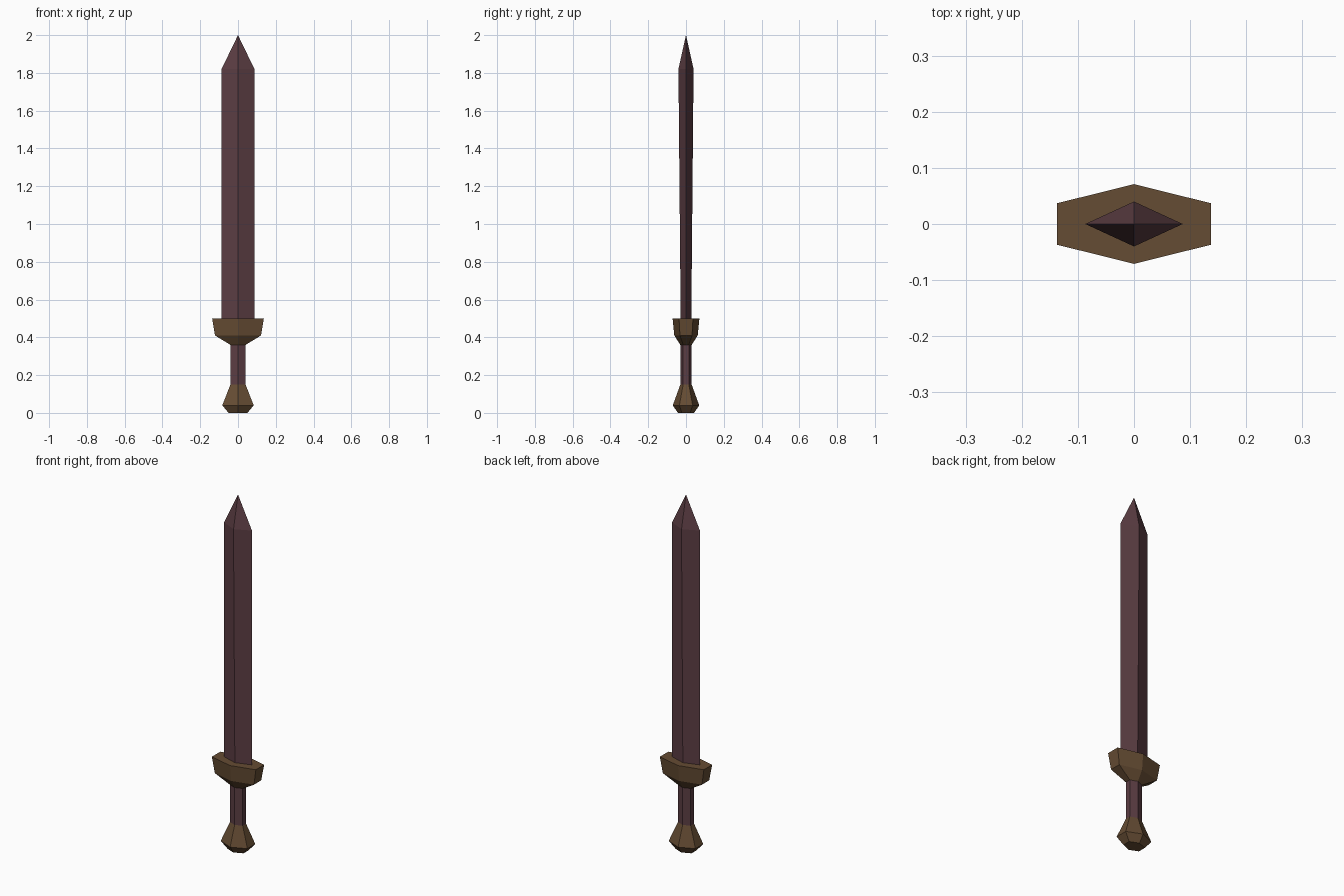
import bpy
import bmesh

cube = bpy.data.objects.get("Cube")
if cube:
    bpy.data.objects.remove(cube, do_unlink=True)


def make_material(name, color):
    mat = bpy.data.materials.new(name)
    mat.use_nodes = True
    mat.diffuse_color = (*color, 1)
    mat.node_tree.nodes["Principled BSDF"].inputs["Base Color"].default_value = (*color, 1)
    return mat


def hexagon(x, y, side):
    """Six-sided section: ridges front and back, flat ends left and right."""
    return [(x, -side), (x, side), (0, y), (-x, side), (-x, -side), (0, -y)]


def rhombus(x, y):
    return [(x, 0), (0, y), (-x, 0), (0, -y)]


def loft(name, mat, sections, tip=None):
    """Join (height, outline) sections with flat faces, closing to a cap or a tip."""
    bm = bmesh.new()
    rings = [[bm.verts.new((x, y, z)) for x, y in outline] for z, outline in sections]
    n = len(rings[0])
    for low, high in zip(rings, rings[1:]):
        for i in range(n):
            j = (i + 1) % n
            bm.faces.new((low[i], low[j], high[j], high[i]))
    bm.faces.new(rings[0][::-1])
    if tip is None:
        bm.faces.new(rings[-1])
    else:
        point = bm.verts.new((0, 0, tip))
        for i in range(n):
            bm.faces.new((rings[-1][i], rings[-1][(i + 1) % n], point))
    bmesh.ops.recalc_face_normals(bm, faces=bm.faces)
    mesh = bpy.data.meshes.new(name)
    bm.to_mesh(mesh)
    bm.free()
    mesh.materials.append(mat)
    obj = bpy.data.objects.new(name, mesh)
    bpy.context.collection.objects.link(obj)
    return obj


plum = make_material("dark_plum", (0.105, 0.047, 0.056))
bronze = make_material("dull_bronze", (0.130, 0.072, 0.033))

grip_outline = hexagon(0.04, 0.03, 0.015)

# Blade thickens slightly towards the point
loft("blade", plum, [(0.49, rhombus(0.087, 0.028)), (1.82, rhombus(0.087, 0.04))], tip=2.0)

# Guard flares upwards from the grip
loft("guard", bronze, [
    (0.36, grip_outline),
    (0.41, hexagon(0.122, 0.062, 0.032)),
    (0.50, hexagon(0.137, 0.071, 0.037)),
])

# Grip
loft("grip", plum, [(0.14, grip_outline), (0.37, grip_outline)])

# Pommel
loft("pommel", bronze, [
    (0.0, hexagon(0.05, 0.043, 0.022)),
    (0.04, hexagon(0.083, 0.07, 0.035)),
    (0.15, grip_outline),
])
